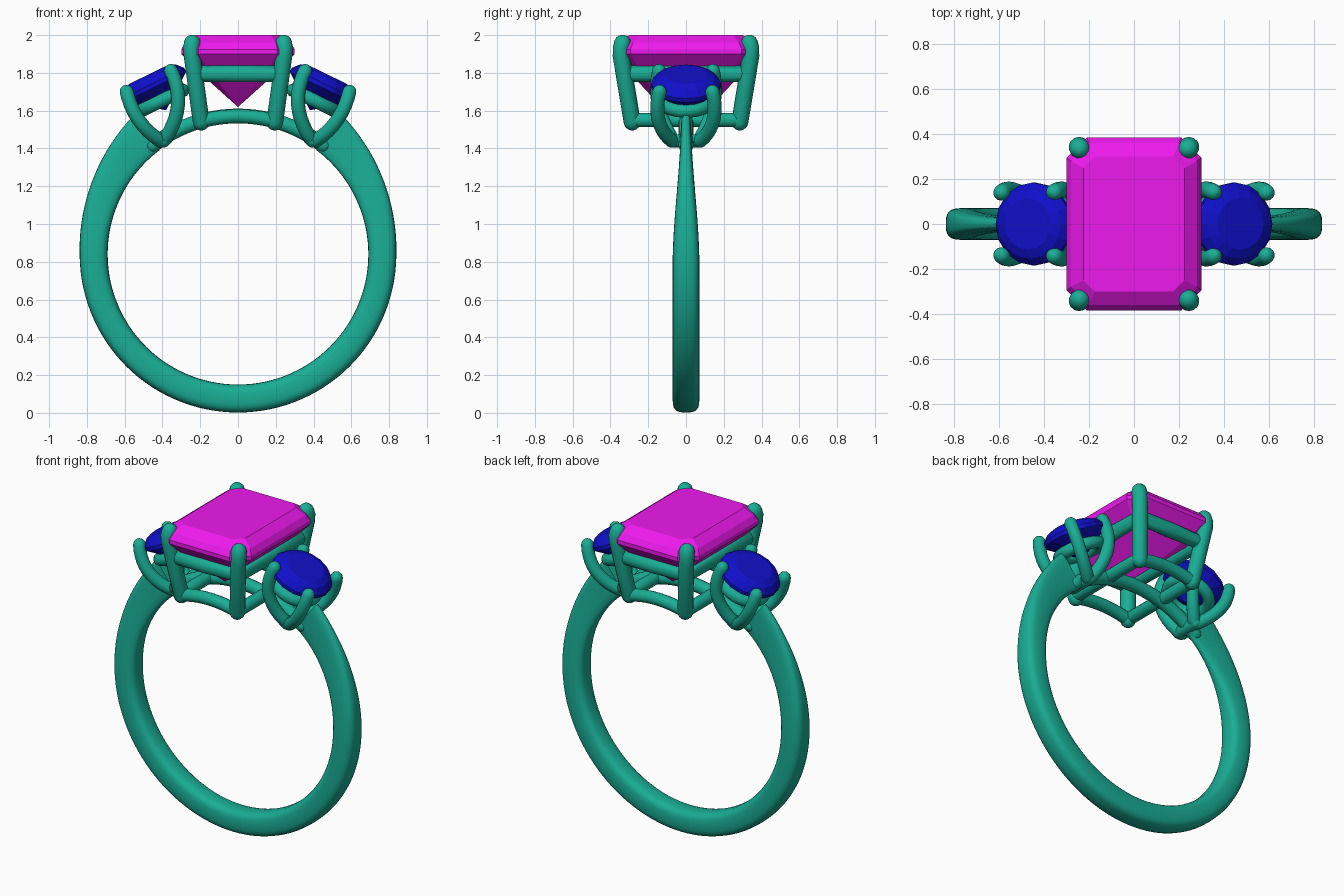
import bpy, bmesh, math
from mathutils import Vector, Matrix

if "Cube" in bpy.data.objects:
    bpy.data.objects.remove(bpy.data.objects["Cube"])

def material(name, rgb):
    m = bpy.data.materials.new(name)
    m.diffuse_color = (*rgb, 1)
    m.use_nodes = True
    m.node_tree.nodes["Principled BSDF"].inputs["Base Color"].default_value = m.diffuse_color
    return m

METAL = material("metal", (0.01, 0.42, 0.30))
PINK = material("pink_gem", (0.85, 0.01, 0.85))
BLUE = material("blue_gem", (0.005, 0.005, 0.6))
CZ, RI = 0.84, 0.69          # finger hole centre height and radius

def finish(ob, mat, smooth):
    ob.data.materials.append(mat)
    bpy.ops.object.select_all(action='DESELECT')
    ob.select_set(True)
    bpy.context.view_layer.objects.active = ob
    if smooth:
        bpy.ops.object.shade_smooth_by_angle(angle=math.radians(40))
    return ob

def loft(name, rings, mat, smooth=False, matrix=None):
    """Skin a list of equal-length point rings and cap both ends."""
    bm = bmesh.new()
    vs = [[bm.verts.new(p) for p in r] for r in rings]
    n = len(vs[0])
    for a, b in zip(vs, vs[1:]):
        for i in range(n):
            bm.faces.new((a[i], a[(i + 1) % n], b[(i + 1) % n], b[i]))
    bm.faces.new(vs[0])
    bm.faces.new(vs[-1])
    bmesh.ops.remove_doubles(bm, verts=bm.verts, dist=1e-5)
    bmesh.ops.recalc_face_normals(bm, faces=bm.faces)
    if matrix:
        bm.transform(matrix)
    me = bpy.data.meshes.new(name)
    bm.to_mesh(me)
    bm.free()
    ob = bpy.data.objects.new(name, me)
    bpy.context.collection.objects.link(ob)
    return finish(ob, mat, smooth)

def wire(name, pts, r, closed=False):
    """Round wire along points, with domed ends when open."""
    pts = [Vector(p) for p in pts]
    rad = [1.0] * len(pts)
    if not closed:
        head, tail = (pts[0] - pts[1]).normalized(), (pts[-1] - pts[-2]).normalized()
        caps = [math.radians(a) for a in (25, 50, 70, 88)]
        pre = [pts[0] + head * r * math.sin(a) for a in reversed(caps)]
        post = [pts[-1] + tail * r * math.sin(a) for a in caps]
        rc = [math.cos(a) for a in caps]
        pts, rad = pre + pts + post, rc[::-1] + rad + rc
    cu = bpy.data.curves.new(name, 'CURVE')
    cu.dimensions = '3D'
    cu.bevel_depth, cu.bevel_resolution, cu.use_fill_caps = r, 5, True
    sp = cu.splines.new('POLY')
    sp.points.add(len(pts) - 1)
    for q, p, w in zip(sp.points, pts, rad):
        q.co, q.radius = (*p, 1), w
    sp.use_cyclic_u = closed
    ob = bpy.data.objects.new(name, cu)
    bpy.context.collection.objects.link(ob)
    bpy.ops.object.select_all(action='DESELECT')
    ob.select_set(True)
    bpy.context.view_layer.objects.active = ob
    bpy.ops.object.convert(target='MESH')
    return finish(bpy.context.object, METAL, True)

def bend(a, b, c, n=10):
    """Quadratic curve from a to c that passes through b halfway."""
    a, b, c = Vector(a), Vector(b), Vector(c)
    k = 2 * b - (a + c) / 2
    return [a * (1 - t) ** 2 + k * 2 * t * (1 - t) + c * t * t for t in (i / n for i in range(n + 1))]

def arc(y, r, deg, n=20):
    return [(r * math.sin(a), y, CZ + r * math.cos(a))
            for a in (math.radians(-deg + 2 * deg * i / n) for i in range(n + 1))]

# Shank: rounded section, growing taller and narrower toward the shoulders
rings = []
for i in range(97):
    deg = 37 + 286 * i / 96
    t = max(0.0, min(1.0, (95 - min(deg, 360 - deg)) / 58))
    outer = 0.838 + 0.082 * t ** 1.9
    hw = 0.071 - 0.043 * t * t * (3 - 2 * t)
    a, mid, hh = math.radians(deg), (outer + RI) / 2, (outer - RI) / 2
    ring = []
    for j in range(24):
        c, s = math.cos(math.tau * j / 24), math.sin(math.tau * j / 24)
        w = hw * math.copysign(abs(c) ** 0.65, c)
        r = mid + hh * math.copysign(abs(s) ** 0.65, s)
        ring.append((r * math.sin(a), w, CZ + r * math.cos(a)))
    rings.append(ring)
loft("shank", rings, METAL, True)
wire("bridge", arc(0, 0.732, 38), 0.04)

# Centre basket: two rails and four claws
wire("upper_gallery_rail", [(x * 0.227, y * 0.322, 1.795) for x, y in
     ((-1, -1), (0, -1), (1, -1), (1, 0), (1, 1), (0, 1), (-1, 1), (-1, 0))], 0.045, True)
for s, side in ((-1, "front"), (1, "back")):
    wire(side + "_lower_rail", arc(s * 0.285, 0.73, 15.5), 0.038)
for s, side in ((-1, "left"), (1, "right")):
    wire(side + "_lower_rail", [(s * 0.2, -0.285, 1.55), (s * 0.2, 0.285, 1.55)], 0.038)
    for t in (-1, 1):
        wire("centre_claw", [(s * 0.195, t * 0.285, 1.54), (s * 0.243, t * 0.343, 1.89),
             (s * 0.246, t * 0.343, 1.93), (s * 0.242, t * 0.336, 1.957)], 0.045)

# Centre stone: step-cut octagon with a keel
def octagon(x, y, c, z):
    return [(x, y - c, z), (x - c, y, z), (c - x, y, z), (-x, y - c, z),
            (-x, c - y, z), (c - x, -y, z), (x - c, -y, z), (x, c - y, z)]
loft("centre_stone", [octagon(*v) for v in (
    (0.225, 0.30, 0.05, 2.0), (0.28, 0.36, 0.08, 1.96), (0.30, 0.385, 0.09, 1.925),
    (0.30, 0.385, 0.09, 1.90), (0.235, 0.325, 0.07, 1.83), (0.001, 0.13, 0.0005, 1.62))], PINK)

# Side settings: tilted round stone, seat ring and four curved claws each
def circle(r, z, n, off=0):
    return [(r * math.cos(math.tau * (i + off) / n), r * math.sin(math.tau * (i + off) / n), z) for i in range(n)]
for s, side in ((-1, "left"), (1, "right")):
    M = Matrix.Translation((s * 0.447, 0, 1.738)) @ Matrix.Rotation(s * math.radians(26), 4, 'Y')
    loft(side + "_stone", [circle(*v, 16) for v in (
        (0.115, 0.06), (0.155, 0.042), (0.185, 0.008), (0.185, -0.015), (0.001, -0.15))], BLUE, False, M)
    wire(side + "_seat_ring", [M @ Vector(p) for p in circle(0.125, -0.095, 32)], 0.036, True)
    wire(side + "_base_bar", [(s * 0.395, -0.075, 1.44), (s * 0.395, 0.075, 1.44)], 0.036)
    for t in (-1, 1):
        wire(side + "_outer_claw", bend((s * 0.41, t * 0.075, 1.44), (s * 0.525, t * 0.145, 1.55),
             (s * 0.59, t * 0.14, 1.70)), 0.037)
        wire(side + "_inner_claw", bend((s * 0.385, t * 0.075, 1.45), (s * 0.318, t * 0.145, 1.63),
             (s * 0.355, t * 0.143, 1.81)), 0.037)
